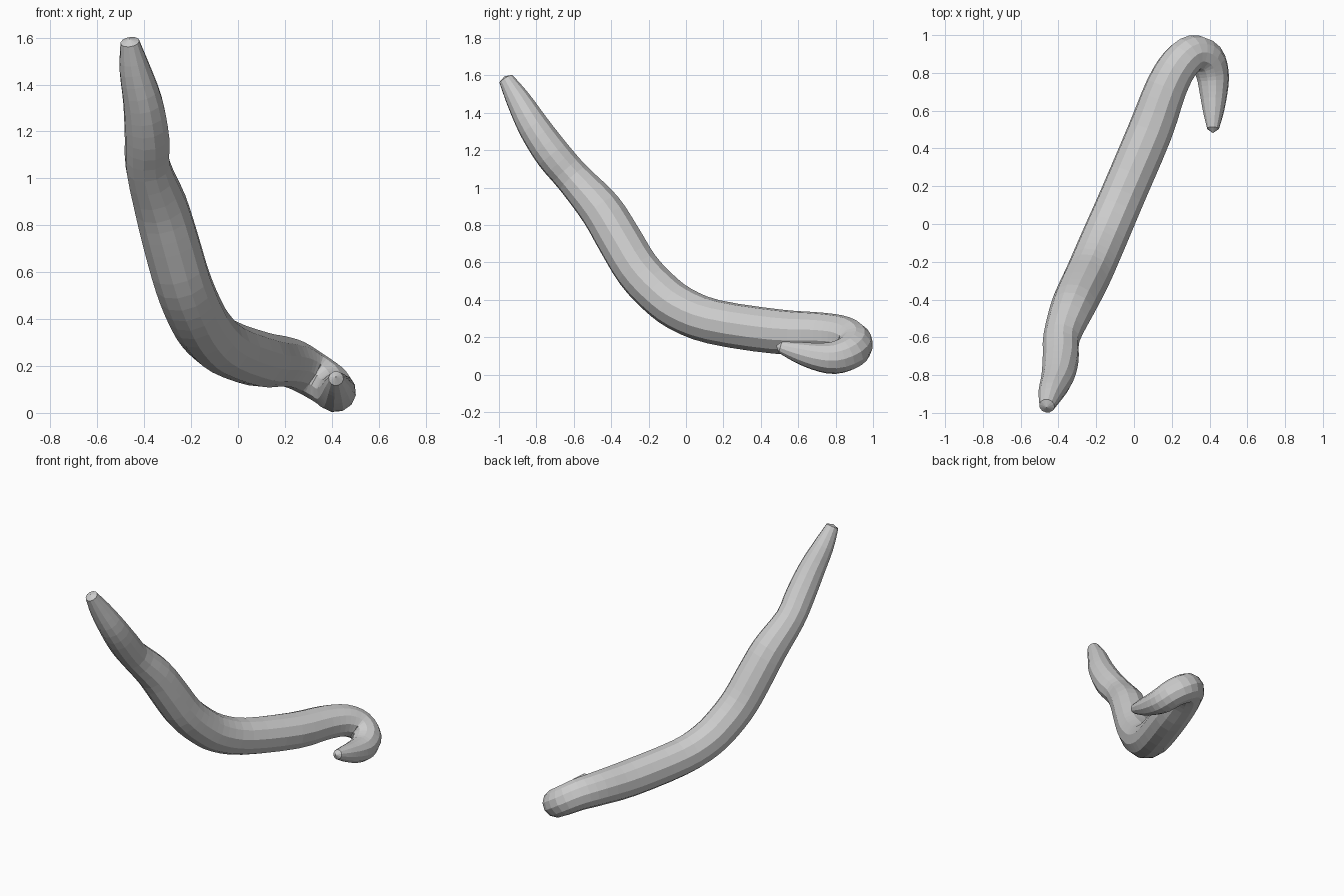
import bpy, bmesh, math
from mathutils import Vector

if "Cube" in bpy.data.objects:
    bpy.data.objects.remove(bpy.data.objects["Cube"])

SIDES = 12
STEPS = 3

# Centre line of the worm: x, y, z, radius
PATH = [
    (-0.461, -0.963, 1.582, 0.041),
    (-0.440, -0.895, 1.466, 0.067),
    (-0.405, -0.812, 1.322, 0.086),
    (-0.388, -0.712, 1.178, 0.096),
    (-0.384, -0.602, 1.050, 0.097),
    (-0.330, -0.455, 0.882, 0.116),
    (-0.286, -0.360, 0.728, 0.122),
    (-0.238, -0.260, 0.563, 0.123),
    (-0.190, -0.150, 0.443, 0.123),
    (-0.138, -0.030, 0.352, 0.122),
    (-0.060, 0.150, 0.282, 0.120),
    (0.085, 0.490, 0.230, 0.120),
    (0.170, 0.720, 0.222, 0.111),
    (0.240, 0.845, 0.207, 0.104),
    (0.312, 0.902, 0.168, 0.098),
    (0.385, 0.876, 0.121, 0.094),
    (0.416, 0.790, 0.090, 0.088),
    (0.421, 0.690, 0.098, 0.074),
    (0.420, 0.590, 0.122, 0.055),
    (0.418, 0.505, 0.147, 0.032),
]


def spline(points, steps):
    """Catmull-Rom through the points, radius as fourth component."""
    p = [Vector(q) for q in points]
    p = [2 * p[0] - p[1]] + p + [2 * p[-1] - p[-2]]
    out = []
    for i in range(1, len(p) - 2):
        a, b, c, d = p[i - 1:i + 3]
        for k in range(steps):
            t = k / steps
            out.append(0.5 * (2 * b + (c - a) * t + (2 * a - 5 * b + 4 * c - d) * t * t
                              + (3 * b - a - 3 * c + d) * t ** 3))
    return out + [p[-2]]


def tube(name, points, cap_a, cap_b):
    pts = spline(points, STEPS)
    pos = [q.to_3d() for q in pts]
    rad = [q[3] for q in pts]
    n = len(pos)
    tan = [(pos[min(i + 1, n - 1)] - pos[max(i - 1, 0)]).normalized() for i in range(n)]
    normal = tan[0].orthogonal().normalized()
    bm = bmesh.new()
    rings = []
    for i in range(n):
        # carry the frame along the path without twisting
        if i:
            normal = tan[i - 1].rotation_difference(tan[i]) @ normal
        side = tan[i].cross(normal)
        rings.append([bm.verts.new(pos[i] + rad[i] * (math.cos(a) * normal + math.sin(a) * side))
                      for a in (math.tau * k / SIDES for k in range(SIDES))])
    for r, s in zip(rings, rings[1:]):
        for k in range(SIDES):
            j = (k + 1) % SIDES
            bm.faces.new((r[k], r[j], s[j], s[k]))
    # slightly domed tips
    for ring, tip in ((rings[0], pos[0] - tan[0] * cap_a), (rings[-1], pos[-1] + tan[-1] * cap_b)):
        v = bm.verts.new(tip)
        for k in range(SIDES):
            bm.faces.new((ring[k], ring[(k + 1) % SIDES], v))
    bmesh.ops.recalc_face_normals(bm, faces=bm.faces)
    mesh = bpy.data.meshes.new(name)
    bm.to_mesh(mesh)
    bm.free()
    obj = bpy.data.objects.new(name, mesh)
    bpy.context.collection.objects.link(obj)
    return obj


# Worm body: raised blunt head, pinched neck, hooked tapering tail
tube("worm_body", PATH, 0.015, 0.025)
